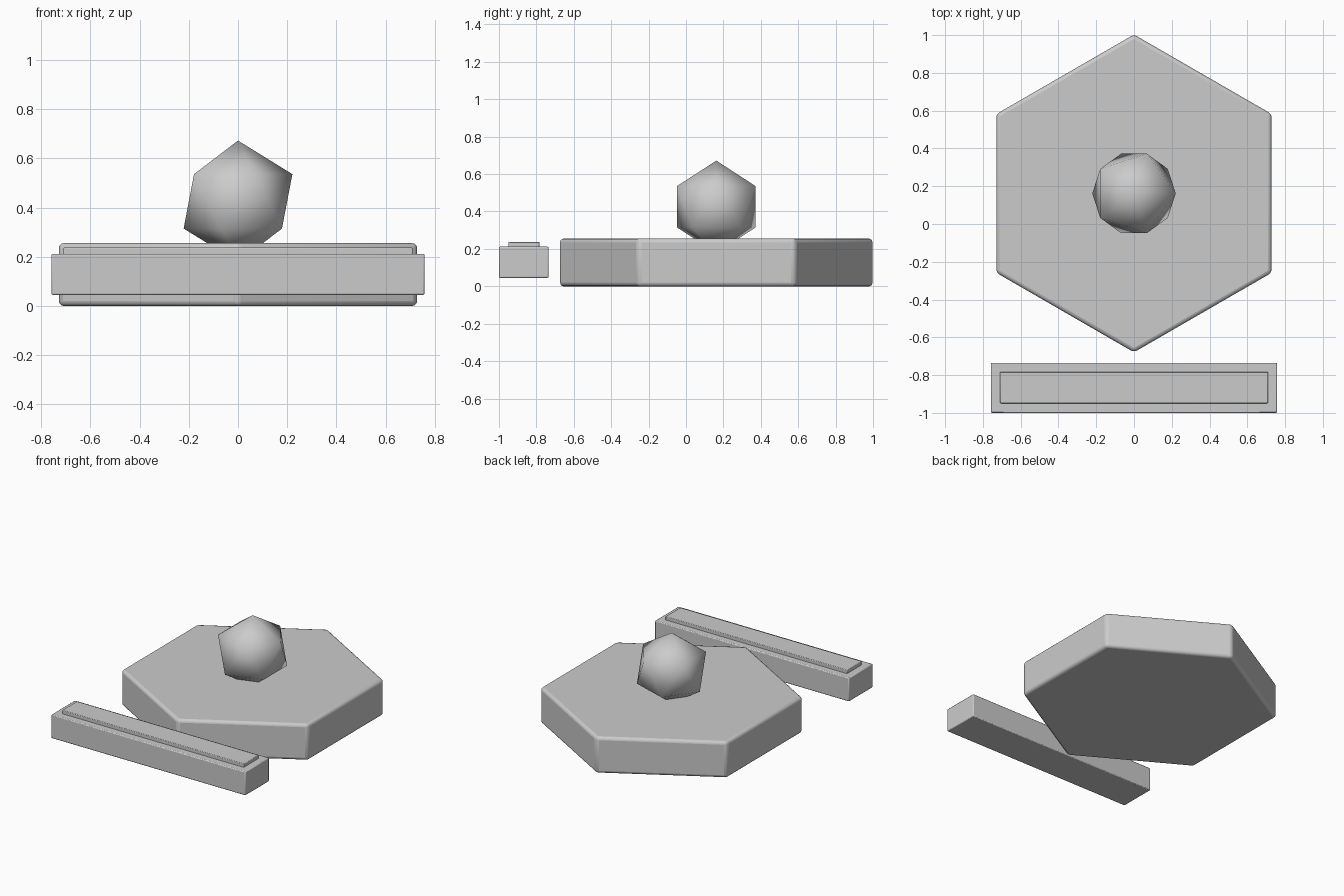
import bpy
import math

if "Cube" in bpy.data.objects:
    bpy.data.objects.remove(bpy.data.objects["Cube"])


def finish(obj, name, width, segments):
    """Name the part, soften its edges and smooth its shading."""
    obj.name = name
    bpy.ops.object.transform_apply(location=False, rotation=True, scale=True)
    bevel = obj.modifiers.new("soft_edges", "BEVEL")
    bevel.width = width
    bevel.segments = segments
    bpy.ops.object.shade_smooth_by_angle(angle=math.radians(35))


def box(name, x, y, z, bevel, segments=2):
    """Box from (min, max) ranges on each axis."""
    center = [(a + b) / 2 for a, b in (x, y, z)]
    bpy.ops.mesh.primitive_cube_add(size=1, location=center)
    obj = bpy.context.object
    obj.scale = [b - a for a, b in (x, y, z)]
    finish(obj, name, bevel, segments)


# Hexagonal base slab, corners pointing to front and back
HEX_Y = 0.162
bpy.ops.mesh.primitive_cylinder_add(vertices=6, radius=0.841, depth=0.255,
                                    location=(0, HEX_Y, 0.1275))
finish(bpy.context.object, "hexagon_base", 0.02, 3)

# Faceted gem, its lower tip sunk into the base
bpy.ops.mesh.primitive_ico_sphere_add(subdivisions=1, radius=0.247,
                                      location=(0, HEX_Y, 0.425))
gem = bpy.context.object
gem.name = "gem"
bpy.ops.object.shade_smooth()

# Front bar with a raised plate on top
box("front_bar", (-0.758, 0.758), (-1.0, -0.735), (0.045, 0.212), 0.006)
box("bar_plate", (-0.709, 0.709), (-0.949, -0.783), (0.19, 0.237), 0.004)
